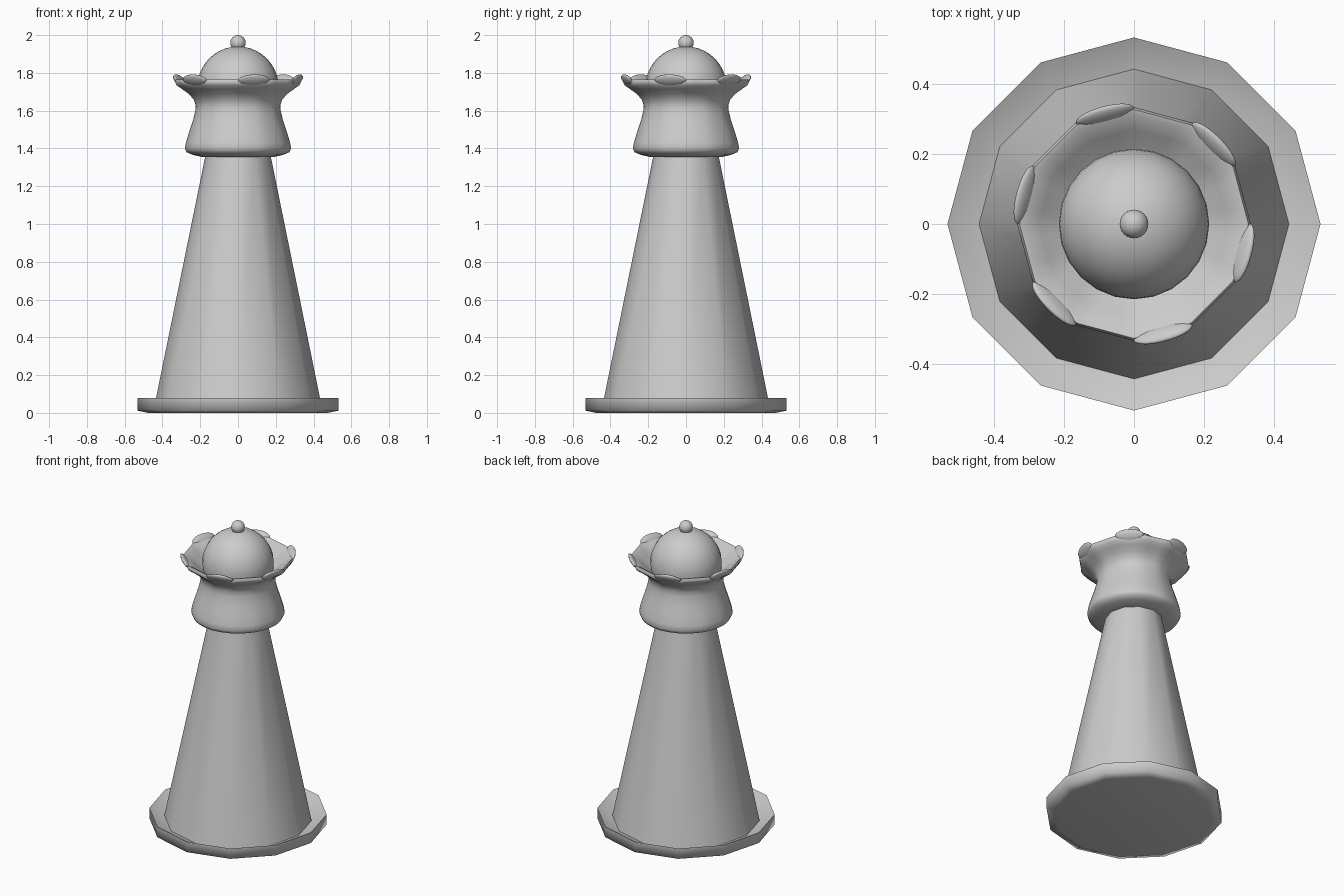
import bpy, bmesh, math
from mathutils import Matrix, Vector

if "Cube" in bpy.data.objects:
    bpy.data.objects.remove(bpy.data.objects["Cube"])


def finish(name, bm, angle=50):
    bmesh.ops.recalc_face_normals(bm, faces=bm.faces)
    me = bpy.data.meshes.new(name)
    bm.to_mesh(me)
    bm.free()
    ob = bpy.data.objects.new(name, me)
    bpy.context.collection.objects.link(ob)
    bpy.ops.object.select_all(action='DESELECT')
    ob.select_set(True)
    bpy.context.view_layer.objects.active = ob
    bpy.ops.object.shade_smooth_by_angle(angle=math.radians(angle))
    return ob


def lathe(name, profile, n, angle=50, facet=None):
    """Revolve (r, z) points; facet(z) in 0..1 pulls the ring to a 12-gon."""
    bm = bmesh.new()
    rings = []
    for r, z in profile:
        ring = []
        for i in range(n):
            a = 2 * math.pi * i / n
            k = 1.0
            if facet:
                local = a % (math.pi / 6) - math.pi / 12
                poly = math.cos(math.pi / 12) / math.cos(local)
                k += facet(z) * (poly - 1)
            ring.append(bm.verts.new((r * k * math.cos(a), r * k * math.sin(a), z)))
        rings.append(ring)
    for lo, hi in zip(rings, rings[1:]):
        for i in range(n):
            j = (i + 1) % n
            bm.faces.new((lo[i], lo[j], hi[j], hi[i]))
    bm.faces.new(rings[0])
    bm.faces.new(rings[-1])
    return finish(name, bm, angle)


def ball(name, matrix, u=24, v=16):
    bm = bmesh.new()
    bmesh.ops.create_uvsphere(bm, u_segments=u, v_segments=v, radius=1, matrix=matrix)
    return finish(name, bm)


# Twelve-sided dished base plate and tapered shaft
lathe("base", [(0.475, 0), (0.533, 0.012), (0.533, 0.08), (0.43, 0.03)], 12, 80)
lathe("shaft", [(0.446, 0.02), (0.17, 1.375)], 12)

# Flared collar and hollow crown, round below and twelve-sided at the rim
crown_profile = [
    (0.15, 1.352), (0.19, 1.355), (0.24, 1.366), (0.272, 1.38), (0.281, 1.40),
    (0.276, 1.43), (0.258, 1.49), (0.238, 1.55), (0.226, 1.60), (0.224, 1.63),
    (0.235, 1.66), (0.262, 1.69), (0.298, 1.715), (0.325, 1.735), (0.334, 1.753),
    (0.327, 1.766), (0.312, 1.762), (0.27, 1.73), (0.22, 1.69), (0.17, 1.66)]
lathe("crown", crown_profile, 48, 60,
      lambda z: min(1, max(0.25, (z - 1.6) / 0.13)))

# Six rounded points on alternate sides of the rim
for k in range(6):
    m = (Matrix.Rotation(math.radians(45 + 60 * k), 4, 'Z')
         @ Matrix.Translation((0.322, 0, 1.762))
         @ Matrix.Rotation(math.radians(38), 4, 'Y')
         @ Matrix.Diagonal(Vector((0.015, 0.086, 0.036, 1))))
    ball(f"crown_point_{k + 1}", m)

# Dome and finial
ball("dome", Matrix.Translation((0, 0, 1.725)) @ Matrix.Scale(0.215, 4), 24, 20)
ball("finial", Matrix.Translation((0, 0, 1.959)) @ Matrix.Scale(0.041, 4))
